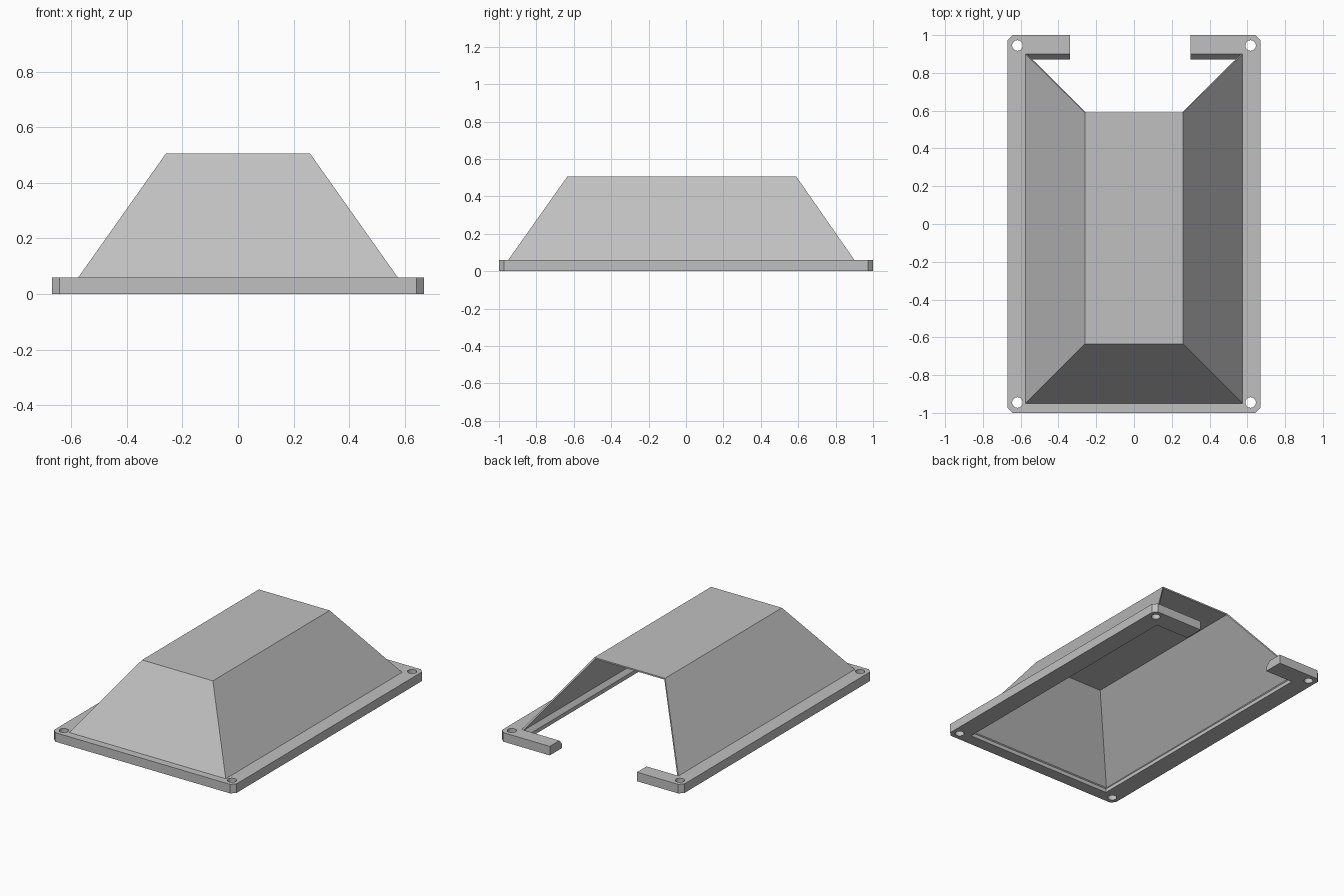
import bpy, bmesh, math

old = bpy.data.objects.get("Cube")
if old:
    bpy.data.objects.remove(old, do_unlink=True)

grey = bpy.data.materials.new("light_grey")
grey.use_nodes = True
colour = (0.53, 0.53, 0.53, 1)
grey.diffuse_color = colour
grey.node_tree.nodes["Principled BSDF"].inputs["Base Color"].default_value = colour


def make(name, bm):
    mesh = bpy.data.meshes.new(name)
    bm.to_mesh(mesh)
    bm.free()
    mesh.materials.append(grey)
    ob = bpy.data.objects.new(name, mesh)
    bpy.context.collection.objects.link(ob)
    return ob


def rect(x, front, back, z):
    return [(-x, front, z), (x, front, z), (x, back, z), (-x, back, z)]


def loft(name, rings, closed=True, skip=None):
    """Join stacked outlines; cap the top, and the bottom when closed."""
    bm = bmesh.new()
    loops = [[bm.verts.new(p) for p in ring] for ring in rings]
    n = len(loops[0])
    for a, b in zip(loops, loops[1:]):
        for i in range(n):
            if i != skip:
                j = (i + 1) % n
                bm.faces.new((a[i], a[j], b[j], b[i]))
    bm.faces.new(loops[-1])
    if closed:
        bm.faces.new(loops[0][::-1])
    return make(name, bm)


def apply_modifiers(ob):
    graph = bpy.context.evaluated_depsgraph_get()
    mesh = bpy.data.meshes.new_from_object(ob.evaluated_get(graph))
    ob.modifiers.clear()
    ob.data = mesh


def cut(ob, cutter):
    mod = ob.modifiers.new("cut", "BOOLEAN")
    mod.operation = "DIFFERENCE"
    mod.solver = "EXACT"
    mod.object = cutter
    apply_modifiers(ob)
    bpy.data.objects.remove(cutter, do_unlink=True)


# Base flange with clipped corners
X, Y, C, H = 0.67, 1.0, 0.027, 0.06
outline = [(C - X, -Y), (X - C, -Y), (X, C - Y), (X, Y - C),
           (X - C, Y), (C - X, Y), (-X, Y - C), (-X, C - Y)]
flange = loft("base_flange", [[(x, y, z) for x, y in outline] for z in (0, H)])

# Central opening with a bevelled upper lip
cut(flange, loft("opening_cutter", [
    rect(0.545, -0.92, 0.87, -0.1), rect(0.545, -0.92, 0.87, 0.025),
    rect(0.575, -0.95, 0.90, H), rect(0.575, -0.95, 0.90, 0.1)]))

# Gap in the back rail
gap = [(-0.34, 0.8), (0.30, 0.8), (0.30, 1.1), (-0.34, 1.1)]
cut(flange, loft("gap_cutter", [[(x, y, z) for x, y in gap] for z in (-0.1, 0.2)]))

# Screw holes in the corners
for sx in (-1, 1):
    for sy in (-1, 1):
        circle = [(sx * 0.617 + 0.028 * math.cos(k * math.tau / 32),
                   sy * 0.945 + 0.028 * math.sin(k * math.tau / 32)) for k in range(32)]
        cut(flange, loft("hole_cutter", [[(x, y, z) for x, y in circle] for z in (-0.1, 0.2)]))

# Thin tapered hood, open at the back and underneath
hood = loft("tapered_hood", [rect(0.575, -0.95, 0.90, H), rect(0.26, -0.635, 0.59, 0.505)],
            closed=False, skip=2)
wall = hood.modifiers.new("wall", "SOLIDIFY")
wall.thickness = 0.01
wall.offset = -1
wall.use_even_offset = True
apply_modifiers(hood)
